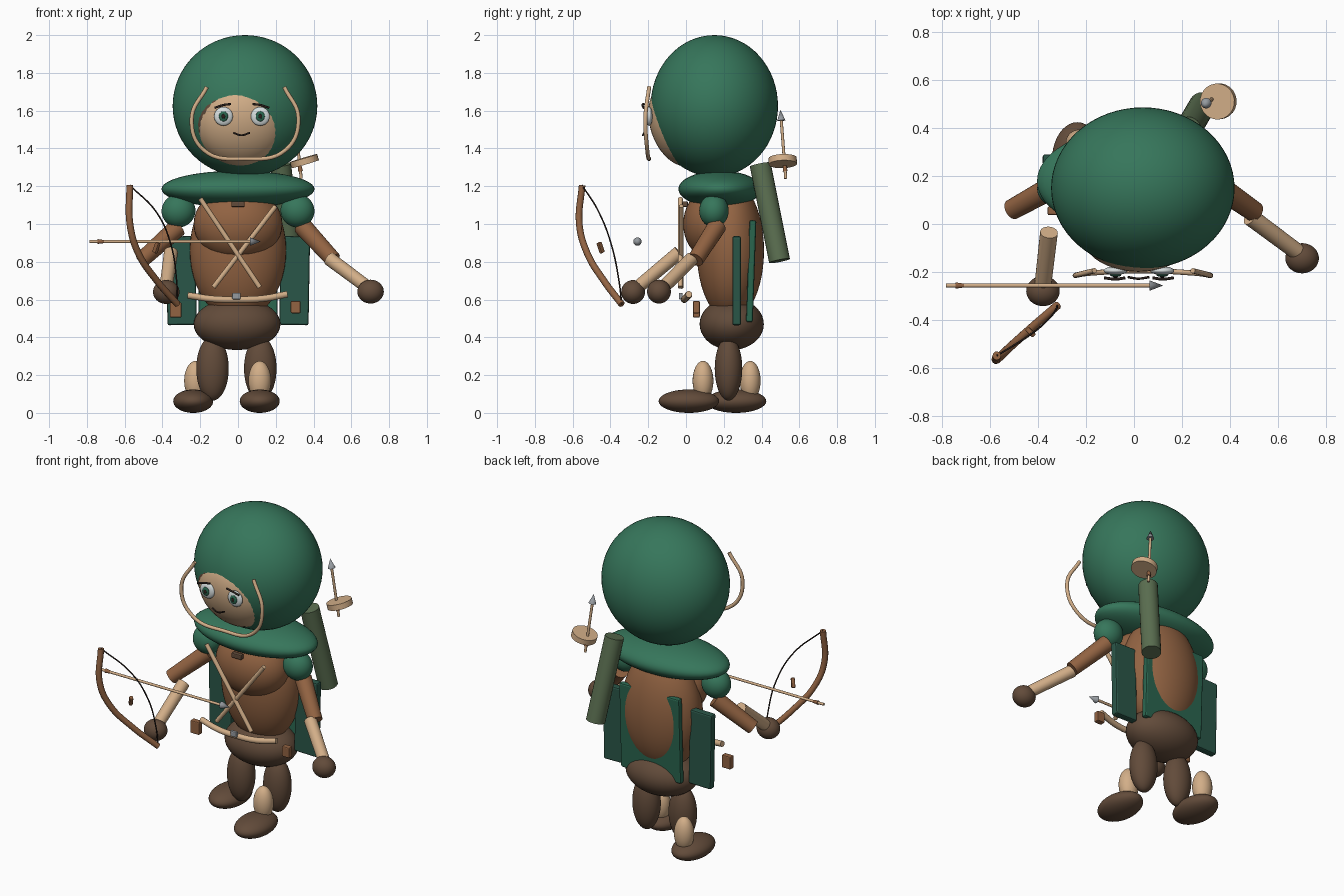
import bpy, math
from mathutils import Vector

cube = bpy.data.objects.get("Cube")
if cube:
    bpy.data.objects.remove(cube, do_unlink=True)


def material(name, *rgb):
    lin = [((c / 255 + 0.055) / 1.055) ** 2.4 for c in rgb] + [1.0]
    m = bpy.data.materials.new(name)
    m.use_nodes = True
    m.diffuse_color = lin
    m.node_tree.nodes["Principled BSDF"].inputs["Base Color"].default_value = lin
    return m


GREEN = material("hood green", 54, 118, 91)
TEAL = material("dark cloth green", 42, 86, 72)
CLOTH = material("cloth green", 42, 102, 79)
LEATHER = material("leather brown", 146, 99, 66)
DARK = material("dark brown", 98, 75, 58)
SKIN = material("skin and pale wood", 210, 174, 136)
OLIVE = material("olive", 90, 110, 80)
WHITE = material("eye white", 215, 222, 222)
METAL = material("grey metal", 150, 155, 160)
BLACK = material("near black", 42, 32, 28)


def finish(name, mat, smooth=True):
    ob = bpy.context.object
    ob.name = name
    ob.data.materials.append(mat)
    if smooth:
        bpy.ops.object.shade_smooth_by_angle(angle=math.radians(40))
    return ob


def ball(name, loc, size, mat, rot=(0, 0, 0), seg=40):
    bpy.ops.mesh.primitive_uv_sphere_add(segments=seg, ring_count=seg // 2, location=loc,
                                         rotation=[math.radians(a) for a in rot])
    bpy.context.object.scale = size
    bpy.ops.object.transform_apply(location=False, rotation=False, scale=True)
    return finish(name, mat)


def rod(name, a, b, r1, r2, mat):
    a, b = Vector(a), Vector(b)
    d = b - a
    bpy.ops.mesh.primitive_cone_add(vertices=24, radius1=r1, radius2=r2, depth=d.length,
                                    location=(a + b) / 2,
                                    rotation=d.to_track_quat('Z', 'Y').to_euler())
    return finish(name, mat)


def box(name, loc, size, mat, rot=(0, 0, 0), bevel=0.006):
    bpy.ops.mesh.primitive_cube_add(size=1, location=loc, rotation=[math.radians(a) for a in rot])
    bpy.context.object.scale = size
    bpy.ops.object.transform_apply(location=False, rotation=False, scale=True)
    mod = bpy.context.object.modifiers.new("soft edges", 'BEVEL')
    mod.width, mod.segments = bevel, 2
    return finish(name, mat, False)


def tube(name, points, r, mat):
    cu = bpy.data.curves.new(name, 'CURVE')
    cu.dimensions = '3D'
    cu.bevel_depth, cu.bevel_resolution, cu.resolution_u = r, 3, 8
    cu.use_fill_caps = True
    sp = cu.splines.new('BEZIER')
    sp.bezier_points.add(len(points) - 1)
    for bp, p in zip(sp.bezier_points, points):
        bp.co = p
        bp.handle_left_type = bp.handle_right_type = 'AUTO'
    ob = bpy.data.objects.new(name, cu)
    cu.materials.append(mat)
    bpy.context.collection.objects.link(ob)
    return ob


# Head: hood, hair and face
ball("hood", (.037, .15, 1.625), (.383, .337, .375), GREEN, seg=64)
ball("hair", (.018, -.027, 1.545), (.255, .152, .238), DARK, (18, 0, 0))
ball("face", (.018, -.04, 1.53), (.24, .15, .232), SKIN, (18, 0, 0))
tube("hood_trim", [(-.165, -.195, 1.725), (-.245, -.215, 1.56), (-.18, -.205, 1.39),
                   (.035, -.195, 1.345), (.25, -.205, 1.39), (.32, -.215, 1.56),
                   (.245, -.195, 1.725)], .011, SKIN)

# Eyes, brows and mouth
for side, x in (("right", -.077), ("left", .118)):
    s = 1 if side == "left" else -1
    ball(side + "_eye", (x, -.195, 1.57), (.05, .018, .05), WHITE, seg=24)
    ball(side + "_iris", (x, -.213, 1.57), (.024, .008, .027), CLOTH, seg=20)
    ball(side + "_pupil", (x, -.22, 1.57), (.01, .004, .012), BLACK, seg=12)
    tube(side + "_brow", [(x - s * .04, -.225, 1.635), (x, -.23, 1.63),
                          (x + s * .047, -.225, 1.615)], .006, BLACK)
tube("mouth", [(-.025, -.222, 1.483), (.018, -.228, 1.47), (.063, -.222, 1.483)], .005, BLACK)

# Body
ball("shoulder_cape", (0, .18, 1.185), (.405, .22, .097), GREEN, seg=48)
ball("torso", (0, .235, .86), (.255, .178, .37), LEATHER, seg=48)
ball("chest", (0, .15, 1.0), (.235, .165, .195), LEATHER)
ball("pelvis", (-.005, .242, .47), (.23, .17, .137), DARK)
box("collar_knot", (0, -.005, 1.105), (.07, .03, .03), DARK)

# Legs, mirrored except for the stride
for side, x, lower_x, lower_y in (("right", -.135, -.225, .34), ("left", .118, .115, .09)):
    ball(side + "_thigh", (x, .225, .235), (.086, .073, .17), DARK)
    ball(side + "_shin", (lower_x, lower_y, .17), (.06, .055, .105), SKIN)
    ball(side + "_foot", (lower_x - .012 * (side == "right"), lower_y - .075, .062),
         (.106, .16, .062), DARK)

# Arms
arms = {
    "right": [(-.32, .165, .98), (-.51, .06, .81), (-.355, -.035, .85), (-.38, -.25, .67),
              (-.38, -.28, .64)],
    "left": [(.34, .165, .99), (.505, .05, .81), (.485, .03, .815), (.68, -.115, .67),
             (.702, -.143, .642)],
}
for side, (shoulder, elbow, fore, wrist, hand) in arms.items():
    s = 1 if side == "left" else -1
    ball(side + "_sleeve", (s * .315, .148, 1.07), (.09, .078, .088), GREEN, (0, s * 25, 0))
    rod(side + "_upper_arm", shoulder, elbow, .05, .043, LEATHER)
    rod(side + "_forearm", fore, wrist, .037, .035, SKIN)
    ball(side + "_hand", hand, (.07, .063, .063), DARK)

# Hanging cloth panels
for side, s in (("right", -1), ("left", 1)):
    box(side + "_cloth_panel", (s * .3, .268, .7), (.155, .046, .47), TEAL, (0, s, 0), .01)
box("back_cloth_panel", (0, .345, .75), (.42, .036, .54), CLOTH, (-2, 0, 0), .01)

# Straps, belt and pouches
rod("strap_a", (-.2, -.03, 1.135), (.115, -.03, .665), .013, .013, SKIN)
rod("strap_b", (.2, -.025, 1.095), (-.13, -.025, .665), .013, .013, SKIN)
tube("belt", [(-.265, .015, .622), (-.13, -.005, .603), (0, -.01, .6), (.13, -.005, .605),
              (.26, .015, .628)], .018, SKIN)
box("buckle", (-.008, -.028, .618), (.045, .02, .035), METAL)
box("right_pouch", (-.33, .055, .545), (.062, .036, .08), LEATHER)
box("left_pouch", (.305, .055, .56), (.052, .036, .065), LEATHER)

# Bow
bow_top, bow_end = (-.573, -.55, 1.205), (-.32, -.34, .575)
tube("bow", [bow_top, (-.572, -.565, 1.0), (-.53, -.525, .85), (-.43, -.435, .7), bow_end],
     .018, LEATHER)
tube("bow_string", [bow_top, (-.43, -.46, 1.06), (-.355, -.395, .89), (-.325, -.355, .7),
                    bow_end], .004, BLACK)
box("bow_grip", (-.432, -.452, .875), (.022, .026, .06), LEATHER, (25, 0, 45))


def arrow(name, tail, tip):
    tail, tip = Vector(tail), Vector(tip)
    d = (tip - tail).normalized()
    neck = tip - d * .058
    rod(name + "_shaft", tail, neck, .008, .008, SKIN)
    rod(name + "_head", neck, tip, .022, 0, METAL)
    rod(name + "_fletching", tail + d * .04, tail + d * .09, .013, .006, LEATHER)


arrow("nocked_arrow", (-.785, -.257, .907), (.122, -.257, .907))

# Quiver, its lid and the spare arrow
rod("quiver", (.285, .495, .805), (.225, .393, 1.315), .056, .056, OLIVE)
lid = Vector((.352, .512, 1.333))
axis = Vector((-.28, -.03, .95)).normalized() * .017
rod("quiver_lid", lid - axis, lid + axis, .075, .075, SKIN)
arrow("spare_arrow", (.335, .528, 1.24), (.295, .5, 1.605))
